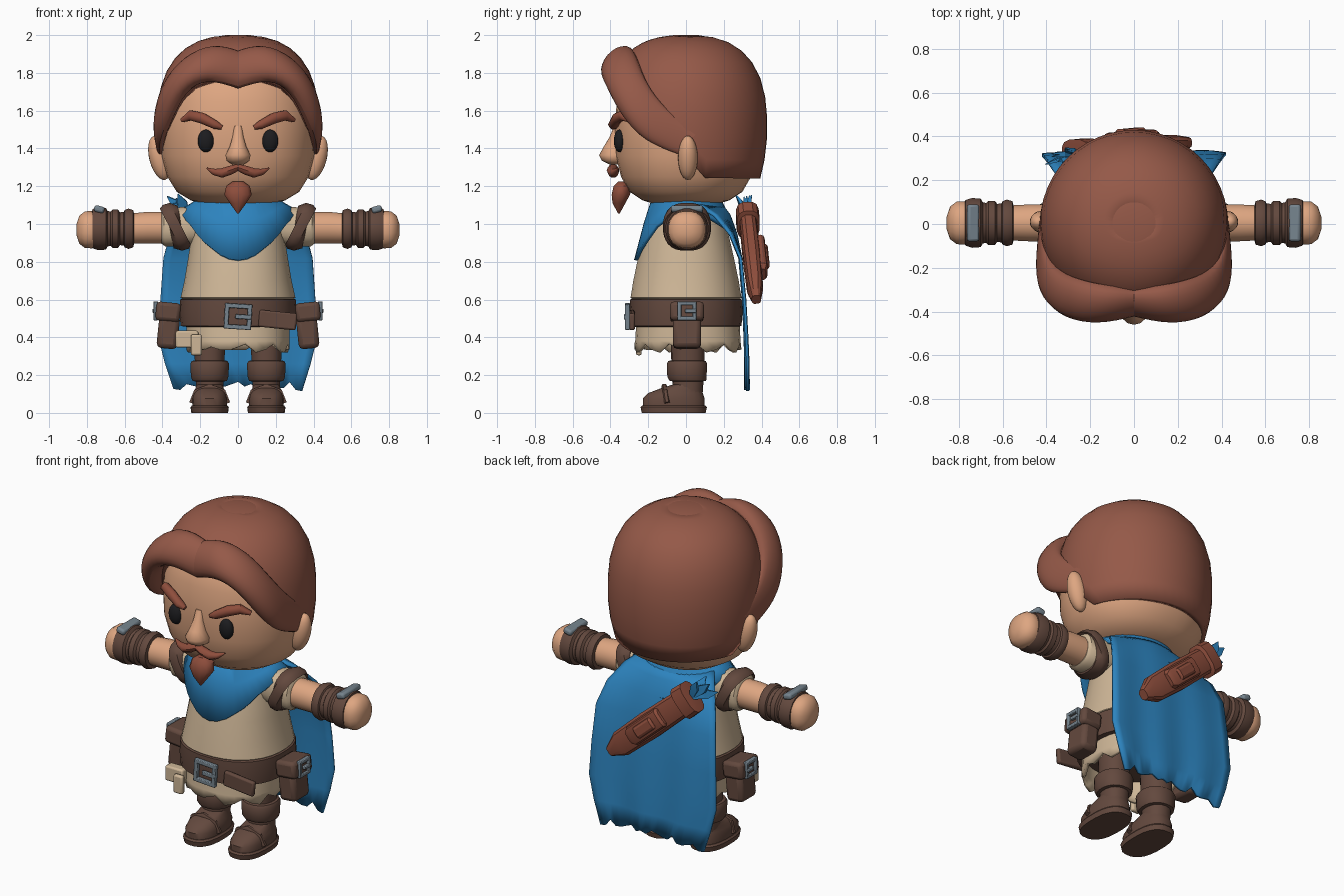
import bpy, bmesh, math, random
from math import sin, cos, pi
from mathutils import Vector, Matrix

if "Cube" in bpy.data.objects:
    bpy.data.objects.remove(bpy.data.objects["Cube"])

random.seed(4)


def material(name, col):
    m = bpy.data.materials.new(name)
    m.diffuse_color = (*col, 1)
    m.use_nodes = True
    m.node_tree.nodes["Principled BSDF"].inputs["Base Color"].default_value = m.diffuse_color
    return m


SKIN = material("skin", (.73, .38, .22))
HAIR = material("hair_brown", (.30, .10, .065))
TAN = material("reddish_leather", (.27, .075, .045))
DARK = material("dark_leather", (.125, .066, .048))
CREAM = material("cream_cloth", (.62, .47, .31))
BLUE = material("blue_cloth", (.026, .23, .52))
GREY = material("grey_metal", (.18, .23, .27))
BLACK = material("black", (.012, .012, .014))


def finish(name, bm, mat, mirror=False, sub=0, solid=0, bevel=0, angle=40):
    bmesh.ops.recalc_face_normals(bm, faces=bm.faces)
    me = bpy.data.meshes.new(name)
    bm.to_mesh(me)
    bm.free()
    me.materials.append(mat)
    ob = bpy.data.objects.new(name, me)
    bpy.context.collection.objects.link(ob)
    bpy.ops.object.select_all(action='DESELECT')
    ob.select_set(True)
    bpy.context.view_layer.objects.active = ob
    bpy.ops.object.shade_smooth_by_angle(angle=math.radians(angle))
    if solid:
        s = ob.modifiers.new("thickness", 'SOLIDIFY')
        s.thickness, s.offset = solid, -1
    if bevel:
        b = ob.modifiers.new("bevel", 'BEVEL')
        b.width, b.segments = bevel, 2
    if sub:
        ob.modifiers.new("smooth", 'SUBSURF').levels = sub
        ob.modifiers["smooth"].render_levels = sub
    if mirror:
        ob.modifiers.new("mirror", 'MIRROR').use_mirror_merge = False
    return ob


def loft(name, rows, mat, closed=True, caps=True, **kw):
    """Skin a list of point rows."""
    bm = bmesh.new()
    vs = [[bm.verts.new(p) for p in r] for r in rows]
    n = len(rows[0])
    for a, b in zip(vs, vs[1:]):
        for i in range(n if closed else n - 1):
            j = (i + 1) % n
            bm.faces.new((a[i], a[j], b[j], b[i]))
    if caps and closed:
        bm.faces.new(vs[0])
        bm.faces.new(vs[-1])
    return finish(name, bm, mat, **kw)


def unit(e, n):
    """Points of a unit superellipse."""
    f = lambda v: math.copysign(abs(v) ** (2 / e), v)
    return [(f(cos(2 * pi * (i + .5) / n)), f(sin(2 * pi * (i + .5) / n))) for i in range(n)]


def stack(name, rings, mat, cx=0, e=2.2, n=32, **kw):
    """Horizontal rings (z, rx, ry, cy)."""
    return loft(name, [[(cx + u * rx, cy + v * ry, z) for u, v in unit(e, n)]
                       for z, rx, ry, cy in rings], mat, **kw)


def sweep(name, path, mat, e=2, n=16, ref=(0, 1, 0), **kw):
    """Tube along path of (x, y, z, ra, rb); rb lies along ref."""
    P = [Vector(p[:3]) for p in path]
    rows = []
    for i, p in enumerate(path):
        d = (P[min(i + 1, len(P) - 1)] - P[max(i - 1, 0)]).normalized()
        a = d.cross(Vector(ref)).normalized()
        b = a.cross(d)
        rows.append([P[i] + a * p[3] * u + b * p[4] * v for u, v in unit(e, n)])
    return loft(name, rows, mat, **kw)


def boxes(name, parts, mat, loc=(0, 0, 0), rot=(0, 0, 0), bevel=.01, **kw):
    bm = bmesh.new()
    M = Matrix.Translation(loc) @ Matrix.Rotation(rot[2], 4, 'Z') @ Matrix.Rotation(rot[1], 4, 'Y')
    for c, s in parts:
        bmesh.ops.create_cube(bm, size=1, matrix=M @ Matrix.Translation(c) @ Matrix.Diagonal((*s, 1)))
    return finish(name, bm, mat, bevel=bevel, **kw)


def ball(name, loc, r, mat, tilt=0, **kw):
    bm = bmesh.new()
    M = Matrix.Translation(loc) @ Matrix.Rotation(tilt, 4, 'Y') @ Matrix.Diagonal((*r, 1))
    bmesh.ops.create_uvsphere(bm, u_segments=20, v_segments=12, radius=1, matrix=M)
    return finish(name, bm, mat, **kw)


def lerp(x, pts):
    for (x0, y0), (x1, y1) in zip(pts, pts[1:]):
        if x <= x1:
            return y0 + (y1 - y0) * max(0, (x - x0) / (x1 - x0))
    return pts[-1][1]


# Head, ears and face
stack("head", [(z, r, r * .92, 0) for z, r in
      [(1.10, .16), (1.125, .25), (1.17, .325), (1.25, .375), (1.36, .405), (1.5, .41),
       (1.65, .40), (1.78, .35), (1.88, .24), (1.92, .1)]], SKIN, n=40)
ball("ear", (.415, .01, 1.35), (.055, .052, .12), SKIN, tilt=.25, mirror=True)
ball("eye", (.17, -.352, 1.44), (.043, .03, .06), BLACK, mirror=True)
stack("nose", [(1.52, .02, .01, -.37), (1.46, .03, .03, -.375), (1.41, .045, .05, -.385),
               (1.365, .068, .075, -.385), (1.335, .062, .065, -.38), (1.315, .03, .03, -.375)],
      SKIN, e=2, n=14, angle=60)
sweep("eyebrow", [(.085, -.385, 1.51, .012, .015), (.12, -.385, 1.525, .024, .028),
                  (.19, -.365, 1.56, .03, .028), (.25, -.335, 1.575, .028, .025),
                  (.295, -.30, 1.55, .012, .015)], TAN, n=10, mirror=True)
sweep("moustache", [(0, -.385, 1.30, .018, .025), (.04, -.39, 1.285, .025, .03),
                    (.085, -.385, 1.27, .026, .028), (.125, -.375, 1.275, .018, .02),
                    (.165, -.36, 1.295, .004, .005)], TAN, n=10, mirror=True)
stack("goatee", [(1.225, .03, .03, -.33), (1.20, .065, .05, -.335), (1.155, .075, .05, -.345),
                 (1.11, .045, .035, -.355), (1.055, .004, .004, -.355)], TAN, n=12)

# Hair cap with a hairline that rises towards the front
N = 48
HAIRLINE = [(-.43, 1.78), (-.33, 1.72), (-.2, 1.5), (-.05, 1.38), (.04, 1.36), (.07, 1.245), (.43, 1.24)]


def hair_radius(z):
    if z > 1.5:
        return .43 * (1 - ((z - 1.5) / .5) ** 2.6) ** .385
    return .43 - .04 * ((1.5 - z) / .27) ** 2


rows = []
for s in (.001, .015, .05, .11, .19, .3, .43, .57, .72, .87, 1):
    row = []
    for i in range(N):
        t = 2 * pi * i / N
        z = 2 - (2 - lerp(.43 * sin(t), HAIRLINE)) * s
        row.append((hair_radius(z) * cos(t), hair_radius(z) * sin(t), z))
    rows.append(row)
bm_cap = loft("hair_cap", rows, HAIR, caps=False, solid=.04, angle=50)
stack("hair_crown", [(1.994, .10, .10, 0), (2.0, .065, .065, 0)], HAIR, e=2, n=24)

# Swept fringe, parted in the middle
FRINGE = [
    [(0, -.27, 1.93), (0, -.37, 1.92), (0, -.43, 1.83), (0, -.42, 1.71), (0, -.32, 1.71)],
    [(.12, -.25, 1.96), (.13, -.38, 1.97), (.16, -.475, 1.86), (.17, -.45, 1.765), (.17, -.31, 1.77)],
    [(.26, -.22, 1.89), (.29, -.35, 1.91), (.34, -.45, 1.79), (.29, -.42, 1.69), (.27, -.28, 1.70)],
    [(.36, -.18, 1.76), (.41, -.28, 1.77), (.445, -.35, 1.63), (.36, -.35, 1.54), (.33, -.23, 1.56)],
    [(.41, -.08, 1.62), (.445, -.15, 1.59), (.465, -.23, 1.49), (.42, -.24, 1.42), (.37, -.14, 1.45)],
    [(.41, .10, 1.50), (.43, .04, 1.47), (.435, -.02, 1.40), (.42, -.05, 1.36), (.38, -.02, 1.38)]]
loft("fringe", FRINGE, HAIR, caps=False, sub=2, mirror=True, angle=80)

# Tunic and ragged skirt
stack("tunic", [(1.13, .15, .14, 0), (1.06, .22, .19, 0), (.95, .245, .225, 0), (.82, .265, .255, 0),
                (.70, .285, .28, 0), (.61, .305, .295, 0), (.58, .27, .26, 0)], CREAM)
n = 32
skirt = [[(rx * u, .01 + ry * v, z) for u, v in unit(2.4, n)]
         for z, rx, ry in [(.6, .27, .265), (.47, .275, .275), (.38, .275, .28)]]
skirt.append([(.275 * u, .01 + .285 * v, .335 + .03 * (i % 3 == 0) - .015 * (i % 4 == 1))
              for i, (u, v) in enumerate(unit(2.4, n))])
loft("skirt", skirt, CREAM, caps=False, solid=.02)
boxes("skirt_flap", [((-.27, -.20, .39), (.12, .06, .09)), ((-.22, -.25, .36), (.06, .03, .11))], CREAM)

# Belt, buckles and pouches
stack("belt", [(.455, .27, .27, 0), (.46, .305, .295, 0), (.53, .312, .30, 0), (.60, .308, .297, 0),
               (.61, .27, .27, 0)], DARK, e=2.3)
boxes("belt_tail", [((.16, -.285, .51), (.2, .03, .09))], DARK, rot=(0, .1, 0))


def buckle(name, loc, w, h, t, rot, **kw):
    bars = [((s * (w - t) / 2, 0, 0), (t, .025, h)) for s in (-1, 1)]
    bars += [((0, 0, s * (h - t) / 2), (w, .025, t)) for s in (-1, 1)]
    bars.append(((w * .2, -.008, 0), (w * .6, .02, t)))
    boxes(name, bars, GREY, loc, rot, bevel=.004, **kw)


buckle("belt_buckle", (0, -.31, .51), .145, .135, .024, (0, .06, 0))
boxes("pouch", [((0, 0, -.04), (.11, .15, .18))], DARK, (.365, .005, .47), (0, -.1, 0), .025, mirror=True)
boxes("pouch_flap", [((0, 0, 0), (.13, .18, .10))], DARK, (.37, .005, .535), (0, -.1, 0), .02, mirror=True)
buckle("pouch_buckle", (.435, .005, .54), .10, .10, .02, (0, 0, pi / 2), mirror=True)

# Arms along x: sleeve, shoulder ring, forearm, bracer, hand
def arm(name, prof, mat, **kw):
    sweep(name, [(x, .005, z, r, r) for x, z, r in prof], mat, n=20, mirror=True, **kw)


arm("sleeve", [(.18, 1.0, .10), (.30, .985, .105), (.39, .98, .10), (.405, .98, .085)], CREAM, e=2.5)
arm("forearm", [(.36, .98, .085), (.48, .98, .085), (.58, .975, .08)], SKIN)
sweep("shoulder_ring", [(.30, .005, 1.0, .10, .10), (.305, .005, .999, .127, .122), (.33, .005, .985, .135, .128),
                        (.355, .005, .97, .127, .122), (.36, .005, .969, .10, .10)],
      DARK, e=2.5, n=24, mirror=True)
arm("bracer", [(.55, .975, .08), (.555, .975, .10), (.58, .975, .108), (.60, .975, .10), (.605, .975, .09),
               (.625, .975, .088), (.635, .975, .102), (.665, .975, .102), (.675, .975, .092), (.69, .975, .095),
               (.70, .975, .112), (.74, .975, .115), (.77, .975, .105), (.775, .975, .08)], DARK)
boxes("bracer_plate", [((0, 0, 0), (.055, .17, .035))], GREY, (.735, .005, 1.078), (0, -.25, 0), .012, mirror=True)
arm("hand", [(.74, .97, .09), (.775, .97, .10), (.81, .97, .098), (.84, .97, .075), (.855, .97, .03)],
    SKIN, e=2.3)

# Legs and boots
stack("leg", [(.10, .072, .078, .01), (.2, .076, .085, .01), (.28, .08, .088, .01), (.42, .085, .09, .01)],
      DARK, cx=.15, n=18, mirror=True)
stack("boot_cuff", [(.165, .07, .07, .01), (.17, .092, .098, .01), (.19, .10, .105, .005), (.26, .104, .108, .005),
                    (.275, .095, .1, .005), (.28, .07, .07, .01)], DARK, cx=.15, n=20, mirror=True)
stack("boot_foot", [(.03, .092, .165, -.065), (.075, .094, .165, -.065), (.105, .086, .145, -.055),
                    (.13, .075, .11, -.025), (.15, .07, .08, .01)], DARK, cx=.15, e=2.4, n=24, mirror=True)
stack("boot_sole", [(0, .098, .17, -.065), (.03, .102, .177, -.065), (.04, .094, .168, -.065)],
      DARK, cx=.15, e=2.5, n=24, mirror=True)
sweep("boot_strap", [(.065, -.10, .05, .025, .015), (.085, -.11, .105, .025, .015), (.15, -.115, .13, .025, .015),
                     (.215, -.11, .105, .025, .015), (.235, -.10, .05, .025, .015)], DARK, n=8, e=3, mirror=True)

# Neck scarf with a front point
rows = []
for k, (w, zoff) in enumerate([(0, 0), (.15, .015), (.5, 0), (1, 0)]):
    row = []
    for i in range(40):
        t = 2 * pi * i / 40
        c, s = cos(t), sin(t)
        low = lerp(s, [(-1, .81), (-.9, .87), (-.6, .99), (-.2, 1.07), (.2, 1.08), (.6, 1.02), (1, .95)])
        rx, ry = .19 + .12 * w, .17 + (.105 if s < 0 else .10) * w
        row.append((rx * c, ry * s, 1.13 + zoff + (low - 1.13) * w ** 1.4))
    rows.append(row)
loft("neck_scarf", rows, BLUE, caps=False, solid=.02, angle=50)

# Cape with soft folds and ragged hem
CAPE = [(1.11, .23, .19), (1.05, .30, .235), (.95, .36, .27), (.82, .395, .295), (.6, .41, .315),
        (.4, .42, .325), (.26, .385, .33), (.14, .34, .33)]
rows = []
for k, (z, hw, y) in enumerate(CAPE):
    row = []
    for i in range(21):
        u = i / 10 - 1
        fold = .008 * sin(u * 9) * k / 7
        hem = (.025 * (i % 4 == 2) - .025 * abs(u) ** 3 + .012 * (i % 3 == 0)) if k == 7 else 0
        row.append((hw * u, y + fold - max(0, .13 - .05 * k) * u * u, z + hem))
    rows.append(row)
loft("cape", rows, BLUE, closed=False, solid=.015, angle=50)

# Quiver slung diagonally across the back
TOP, END = Vector((-.26, .325, 1.04)), Vector((.245, .372, .60))


def quiver(name, prof, dy=0, e=4, n=12, mat=TAN):
    sweep(name, [(*(TOP.lerp(END, t) + Vector((0, dy, 0))), a, b) for t, a, b in prof], mat, e=e, n=n, angle=30)


quiver("quiver_body", [(.02, .075, .045), (.5, .082, .048), (.85, .075, .043), (1, .03, .025)], e=3)
quiver("quiver_rim", [(-.02, .06, .035), (-.015, .095, .062), (.10, .098, .062), (.12, .06, .04)], e=3)
quiver("quiver_pocket", [(.30, .045, .03), (.32, .058, .042), (.66, .058, .042), (.70, .04, .03)], dy=.035)
quiver("quiver_pocket_strap", [(.38, .035, .045), (.40, .04, .055), (.58, .04, .055), (.60, .035, .045)], dy=.035)

# Ragged blue cloth bursting from the quiver mouth
axis = (TOP - END).normalized()
for i in range(9):
    d = axis + Vector((random.uniform(-.5, .5), random.uniform(-.4, .3), random.uniform(-.5, .5)))
    a, b = TOP + axis * .01, TOP + d.normalized() * random.uniform(.11, .165)
    m = a.lerp(b, .6)
    sweep("cloth_tuft", [(*a, .02, .012), (*m, .035, .012), (*b, .003, .003)], BLUE, n=4, angle=10)
